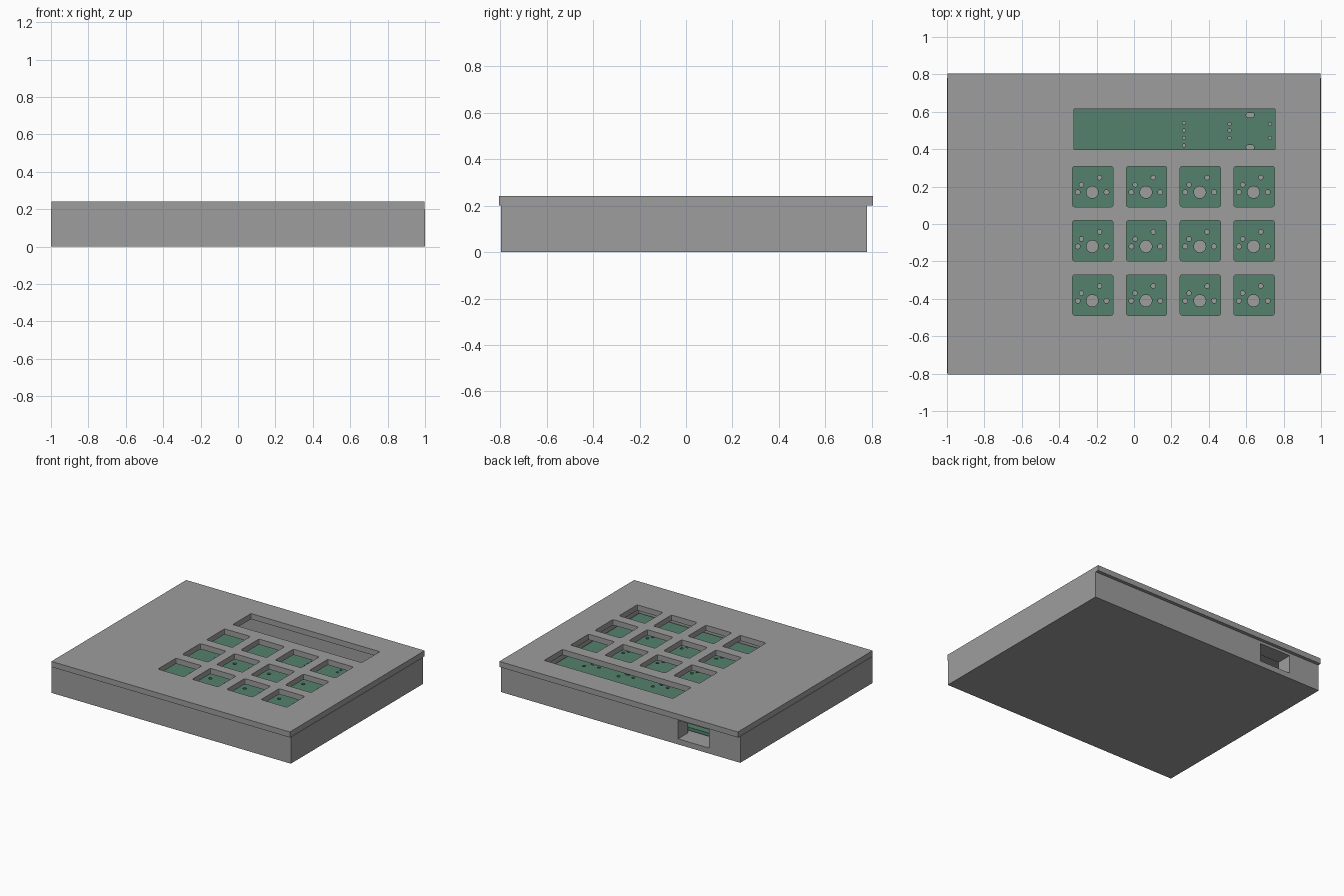
import bpy, bmesh, math
from mathutils import Matrix, Vector

if "Cube" in bpy.data.objects:
    bpy.data.objects.remove(bpy.data.objects["Cube"])


def material(name, rgb):
    m = bpy.data.materials.new(name)
    m.diffuse_color = (*rgb, 1)
    m.use_nodes = True
    m.node_tree.nodes["Principled BSDF"].inputs["Base Color"].default_value = m.diffuse_color
    return m


GREY = material("case grey", (0.337, 0.337, 0.337))
GREEN = material("board green", (0.091, 0.219, 0.150))


def add_box(bm, x, y, z, radius=0):
    """Add a box given (low, high) ranges, with optional rounded upright edges."""
    size = [r[1] - r[0] for r in (x, y, z)]
    mid = [(r[0] + r[1]) / 2 for r in (x, y, z)]
    mat = Matrix.Translation(mid) @ Matrix.Diagonal((*size, 1))
    verts = bmesh.ops.create_cube(bm, size=1, matrix=mat)["verts"]
    if radius:
        edges = {e for v in verts for e in v.link_edges
                 if abs(e.verts[0].co.z - e.verts[1].co.z) > 1e-4}
        bmesh.ops.bevel(bm, geom=list(edges), offset=radius, segments=2,
                        profile=0.5, affect='EDGES')


def add_hole(bm, x, y, r):
    bmesh.ops.create_cone(bm, cap_ends=True, segments=24 if r > 0.02 else 12,
                          radius1=r, radius2=r, depth=0.2,
                          matrix=Matrix.Translation((x, y, 0.07)))


def finish(name, bm, mat):
    mesh = bpy.data.meshes.new(name)
    bm.to_mesh(mesh)
    bm.free()
    mesh.materials.append(mat)
    ob = bpy.data.objects.new(name, mesh)
    bpy.context.collection.objects.link(ob)
    return ob


def cut(ob, bm):
    """Subtract the cutter mesh from the object and discard the cutter."""
    cutter = finish("cutter", bm, ob.data.materials[0])
    cutter.hide_render = True
    mod = ob.modifiers.new("cut", 'BOOLEAN')
    mod.operation, mod.solver, mod.object = 'DIFFERENCE', 'EXACT', cutter
    bpy.context.view_layer.objects.active = ob
    bpy.ops.object.modifier_apply(modifier=mod.name)
    bpy.data.objects.remove(cutter)


KEYS = [(x, y) for x in (-0.22, 0.067, 0.355, 0.642) for y in (0.2, -0.09, -0.38)]

# Case: thick-walled tray with a connector tunnel through the back wall
bm = bmesh.new()
add_box(bm, (-1, 1), (-0.797, 0.78), (0, 0.2))
case = finish("case", bm, GREY)
bm = bmesh.new()
add_box(bm, (-0.87, 0.87), (-0.68, 0.66), (0.042, 0.3))
cut(case, bm)
bm = bmesh.new()
add_box(bm, (-0.74, -0.48), (0.6, 0.9), (0.042, 0.18))
cut(case, bm)

# Lid: plate with key windows and one long display window
bm = bmesh.new()
add_box(bm, (-0.997, 0.997), (-0.805, 0.805), (0.2, 0.242))
lid = finish("lid", bm, GREY)
bm = bmesh.new()
for x, y in KEYS:
    add_box(bm, (x - 0.108, x + 0.108), (y - 0.108, y + 0.108), (0.1, 0.3), 0.01)
add_box(bm, (-0.322, 0.755), (0.398, 0.615), (0.1, 0.3), 0.006)
cut(lid, bm)

# Circuit board: switch holes under each key, header holes and slots at the display
bm = bmesh.new()
add_box(bm, (-0.86, 0.86), (-0.67, 0.65), (0.056, 0.08))
board = finish("circuit_board", bm, GREEN)
bm = bmesh.new()
for x, y in KEYS:
    for dx, dy, r in ((0, -0.03, 0.032), (-0.078, -0.03, 0.013), (0.076, -0.03, 0.013),
                      (-0.058, 0.01, 0.012), (0.039, 0.048, 0.012)):
        add_hole(bm, x - 0.003 + dx, y + dy, r)
for x, ys in ((0.267, (0.42, 0.46, 0.5, 0.54)), (0.51, (0.46, 0.5, 0.535)),
              (0.727, (0.46, 0.535))):
    for y in ys:
        add_hole(bm, x, y, 0.009)
for y in (0.582, 0.41):
    add_box(bm, (0.6, 0.642), (y - 0.012, y + 0.012), (0, 0.2), 0.008)
cut(board, bm)

# Standoffs: short pegs carrying the board
bm = bmesh.new()
for x in (-0.8, 0.8):
    for y in (-0.61, 0.59):
        bmesh.ops.create_cone(bm, cap_ends=True, segments=16, radius1=0.035,
                              radius2=0.035, depth=0.016,
                              matrix=Matrix.Translation((x, y, 0.049)))
finish("standoffs", bm, GREY)
